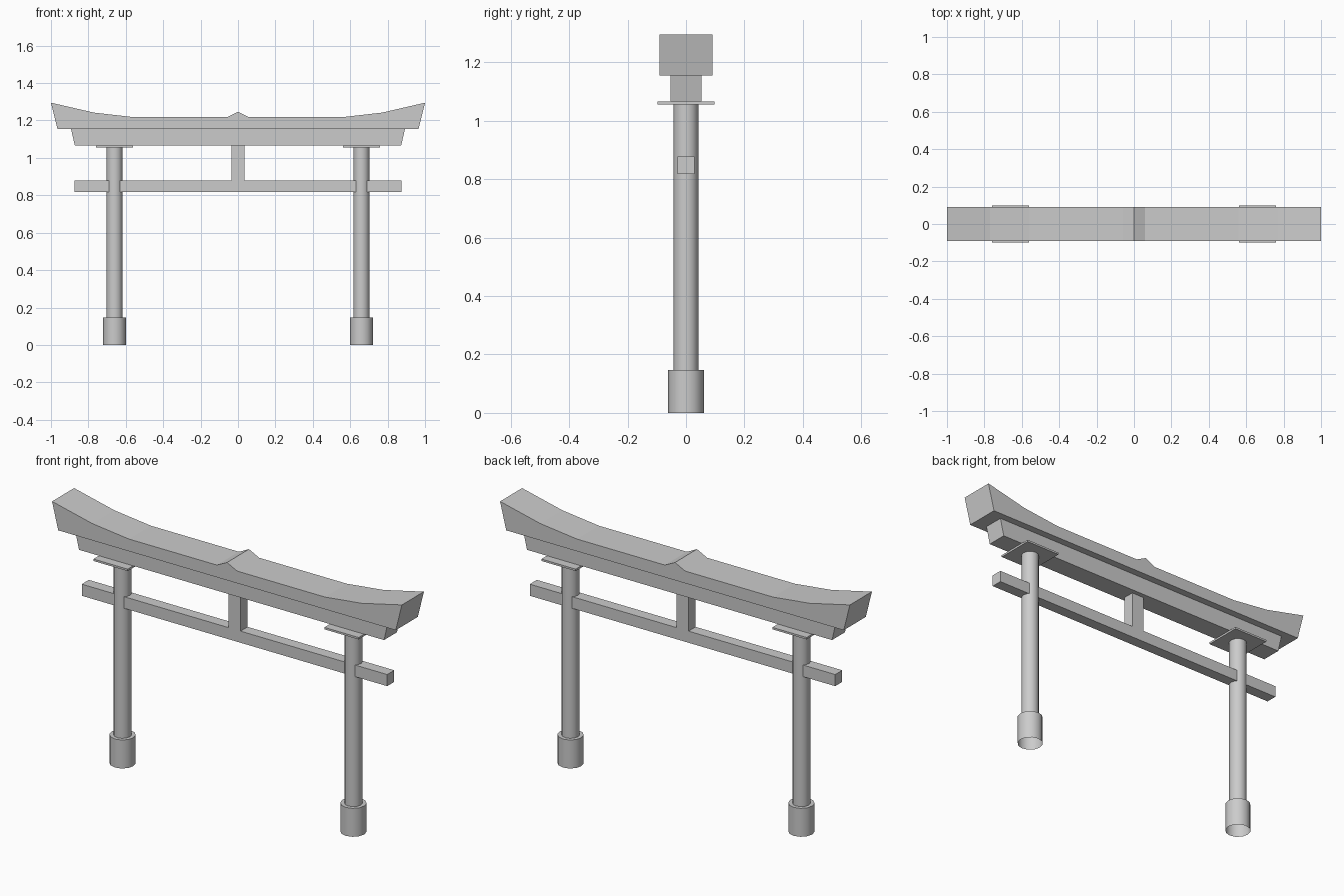
import bpy, bmesh, math

if "Cube" in bpy.data.objects:
    bpy.data.objects.remove(bpy.data.objects["Cube"])

def finish(name, bm):
    bmesh.ops.recalc_face_normals(bm, faces=bm.faces[:])
    me = bpy.data.meshes.new(name)
    bm.to_mesh(me)
    bm.free()
    ob = bpy.data.objects.new(name, me)
    bpy.context.collection.objects.link(ob)
    return ob

def extrude_profile(name, pts, half_depth):
    """Front (x, z) outline extruded symmetrically along y."""
    bm = bmesh.new()
    face = bm.faces.new([bm.verts.new((x, -half_depth, z)) for x, z in pts])
    ext = bmesh.ops.extrude_face_region(bm, geom=[face])
    verts = [v for v in ext["geom"] if isinstance(v, bmesh.types.BMVert)]
    bmesh.ops.translate(bm, verts=verts, vec=(0, 2 * half_depth, 0))
    return finish(name, bm)

def box(name, x0, x1, hy, z0, z1):
    return extrude_profile(name, [(x0, z0), (x1, z0), (x1, z1), (x0, z1)], hy)

def lathe(name, x, profile, sides=12):
    """Open (radius, z) profile turned around a vertical axis at x."""
    bm = bmesh.new()
    rings = []
    for r, z in profile:
        rings.append([bm.verts.new((x + r * math.cos(2 * math.pi * i / sides),
                                    r * math.sin(2 * math.pi * i / sides), z))
                      for i in range(sides)])
    for a, b in zip(rings, rings[1:]):
        for i in range(sides):
            j = (i + 1) % sides
            bm.faces.new((a[i], a[j], b[j], b[i]))
    ob = finish(name, bm)
    bpy.ops.object.select_all(action='DESELECT')
    ob.select_set(True)
    bpy.context.view_layer.objects.active = ob
    bpy.ops.object.shade_smooth_by_angle(angle=math.radians(50))
    return ob

# Curved top lintel with raised tips and a small central peak
half = [(0.965, 1.155), (1.0, 1.295), (0.77, 1.242), (0.56, 1.218), (0.058, 1.218)]
mirror = [(-x, z) for x, z in reversed(half)]
extrude_profile("top_lintel", half + [(0, 1.247)] + mirror, 0.09)

# Second lintel with slanted ends
extrude_profile("lower_lintel", [(-0.872, 1.065), (0.872, 1.065),
                                 (0.893, 1.155), (-0.893, 1.155)], 0.053)

# Tie beam and central strut
box("tie_beam", -0.873, 0.873, 0.029, 0.818, 0.878)
box("centre_strut", -0.035, 0.035, 0.029, 0.878, 1.065)

# Pillars with a sleeve at the foot (open underneath) and a cap plate
for side, x in (("left", -0.66), ("right", 0.66)):
    lathe(side + "_pillar", x, [(0.0618, 0), (0.0618, 0.147), (0.043, 0.147), (0.043, 1.055)])
    box(side + "_cap_plate", x - 0.098, x + 0.098, 0.098, 1.055, 1.065)
